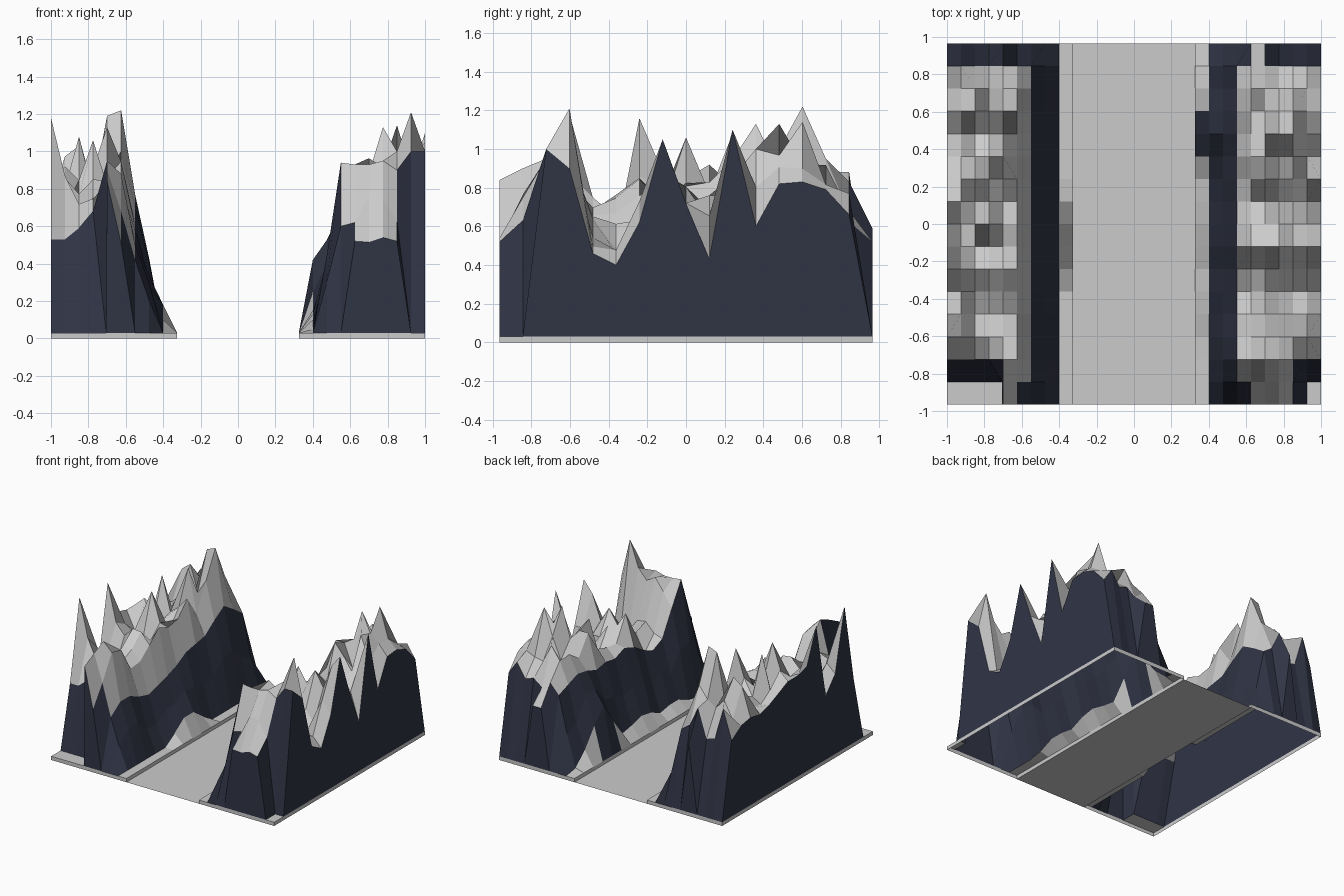
import bpy, random

if "Cube" in bpy.data.objects:
    bpy.data.objects.remove(bpy.data.objects["Cube"])

GROUND = 0.03
ROWS, COLS = 17, 10
Y0, DY = -0.965, 1.93 / 16
DX = 0.075

navy = bpy.data.materials.new("cliff_navy")
navy.diffuse_color = (0.03, 0.035, 0.06, 1)
navy.use_nodes = True
navy.node_tree.nodes["Principled BSDF"].inputs["Base Color"].default_value = navy.diffuse_color
grey = bpy.data.materials.new("rock_grey")
grey.diffuse_color = (0.6, 0.6, 0.6, 1)
grey.use_nodes = True
grey.node_tree.nodes["Principled BSDF"].inputs["Base Color"].default_value = grey.diffuse_color


def make_object(name, verts, faces, dark=()):
    mesh = bpy.data.meshes.new(name)
    mesh.from_pydata(verts, [], faces)
    mesh.materials.append(grey)
    mesh.materials.append(navy)
    for i in dark:
        mesh.polygons[i].material_index = 1
    obj = bpy.data.objects.new(name, mesh)
    bpy.context.collection.objects.link(obj)
    return obj


def heights(seed, edge, mean, shoulder, foot, peaks):
    """Height grid [row][col]; col 0 is the outer edge, col 9 the road side."""
    rnd = random.Random(seed)
    h = []
    for j in range(ROWS):
        row = [edge[j]]
        for i in range(1, 6):
            rough = rnd.uniform(-0.13, 0.12)
            row.append(mean[j] + rough if mean[j] > GROUND else GROUND)
        mid = 0.5 * (shoulder[j] + foot[j]) + rnd.uniform(-0.05, 0.05)
        row += [shoulder[j], max(GROUND, mid) if shoulder[j] > GROUND else GROUND,
                foot[j], GROUND]
        h.append(row)
    for (j, i), z in peaks.items():
        h[j][i] = z
    return h


def mountain(name, side, h, shift):
    """shift moves single grid points in x, to make sheer notches."""
    verts, faces, dark = [], [], []

    def add(quad, is_dark=False):
        if is_dark:
            dark.append(len(faces))
        faces.append(quad if side < 0 else quad[::-1])

    # rocky top surface
    for j in range(ROWS):
        for i in range(COLS):
            x = 1 - i * DX + shift.get((j, i), 0)
            verts.append((side * x, Y0 + j * DY, h[j][i]))
    for j in range(ROWS - 1):
        for i in range(COLS - 1):
            a = j * COLS + i
            zs = [h[j][i], h[j][i + 1], h[j + 1][i], h[j + 1][i + 1]]
            steep = min(zs) < 0.04 and max(zs) > 0.3
            add((a, a + 1, a + COLS + 1, a + COLS), steep or i in (6, 7))
    # cliff walls and thin base rim round the border
    border = [(0, i) for i in range(COLS)]
    border += [(j, COLS - 1) for j in range(1, ROWS)]
    border += [(ROWS - 1, i) for i in range(COLS - 2, -1, -1)]
    border += [(j, 0) for j in range(ROWS - 2, 0, -1)]
    ring = [j * COLS + i for j, i in border]
    n, start = len(ring), len(verts)
    for z in (GROUND, 0.0):
        for r in ring:
            verts.append((verts[r][0], verts[r][1], z))
    for k in range(n):
        m = (k + 1) % n
        if verts[ring[k]][2] > 0.04 or verts[ring[m]][2] > 0.04:
            add((start + k, start + m, ring[m], ring[k]), True)
        add((start + n + k, start + n + m, start + m, start + k))
    return make_object(name, verts, faces, dark)


G = GROUND
# left range: outer edge, row averages, inner shoulder and foot, front to back
left = heights(
    4,
    [G, G, .53, 1.18, .68, .55, 1.16, .88, .85, .85, .8, .75, .72, .74, .72, .65, G],
    [G, G, .62, .80, .66, .66, .76, .78, .82, .80, .85, .85, .84, .92, .78, .72, G],
    [G, .42, .50, .50, .45, .42, .45, .48, .52, .58, .60, .62, .70, .77, .70, .62, G],
    [G, G, G, G, G, G, .10, .18, .18, .10, G, G, G, G, G, G, G],
    {(2, 1): .53, (2, 2): .59, (2, 3): .68, (0, 4): .84, (1, 4): .90, (2, 4): .95,
     (0, 5): .51, (1, 5): .68, (2, 5): .88, (13, 5): 1.22, (13, 4): 1.19,
     (10, 2): 1.08, (8, 3): 1.06, (11, 4): 1.13, (12, 5): 1.0, (14, 5): .95,
     (16, 4): .59, (15, 3): .6, (15, 1): .88})
mountain("left_mountains", -1, left, {(0, 3): -.07, (1, 3): -.07})

# right range
right = heights(
    9,
    [G, G, 1.0, .90, .46, .40, .62, 1.05, .72, .43, 1.10, .60, .82, .83, .79, .66, G],
    [.52, .74, .93, .90, .60, .54, .64, .86, .80, .66, .84, .78, .86, .86, .80, .70, G],
    [G, .60, .94, .75, .55, .50, .55, .62, .66, .62, .64, .62, .66, .68, .64, .60, G],
    [G, G, G, .05, .10, .10, .08, .13, .15, .12, .10, .25, .42, .30, .15, .05, G],
    {(0, 1): G, (1, 1): G, (2, 1): 1.0, (2, 2): .90, (2, 3): .95, (2, 4): .93,
     (2, 5): .93, (0, 2): .52, (0, 3): .54, (0, 4): .515, (0, 5): .52,
     (3, 1): 1.21, (12, 3): 1.13, (13, 2): 1.14, (11, 2): 1.0,
     (16, 4): .52, (16, 5): .52})
mountain("right_mountains", 1, right, {})

# flat valley floor between the ranges
e = 1 - 9 * DX
make_object("valley_floor", [(-e, Y0, 0), (e, Y0, 0), (e, -Y0, 0), (-e, -Y0, 0)],
            [(0, 1, 2, 3)])
